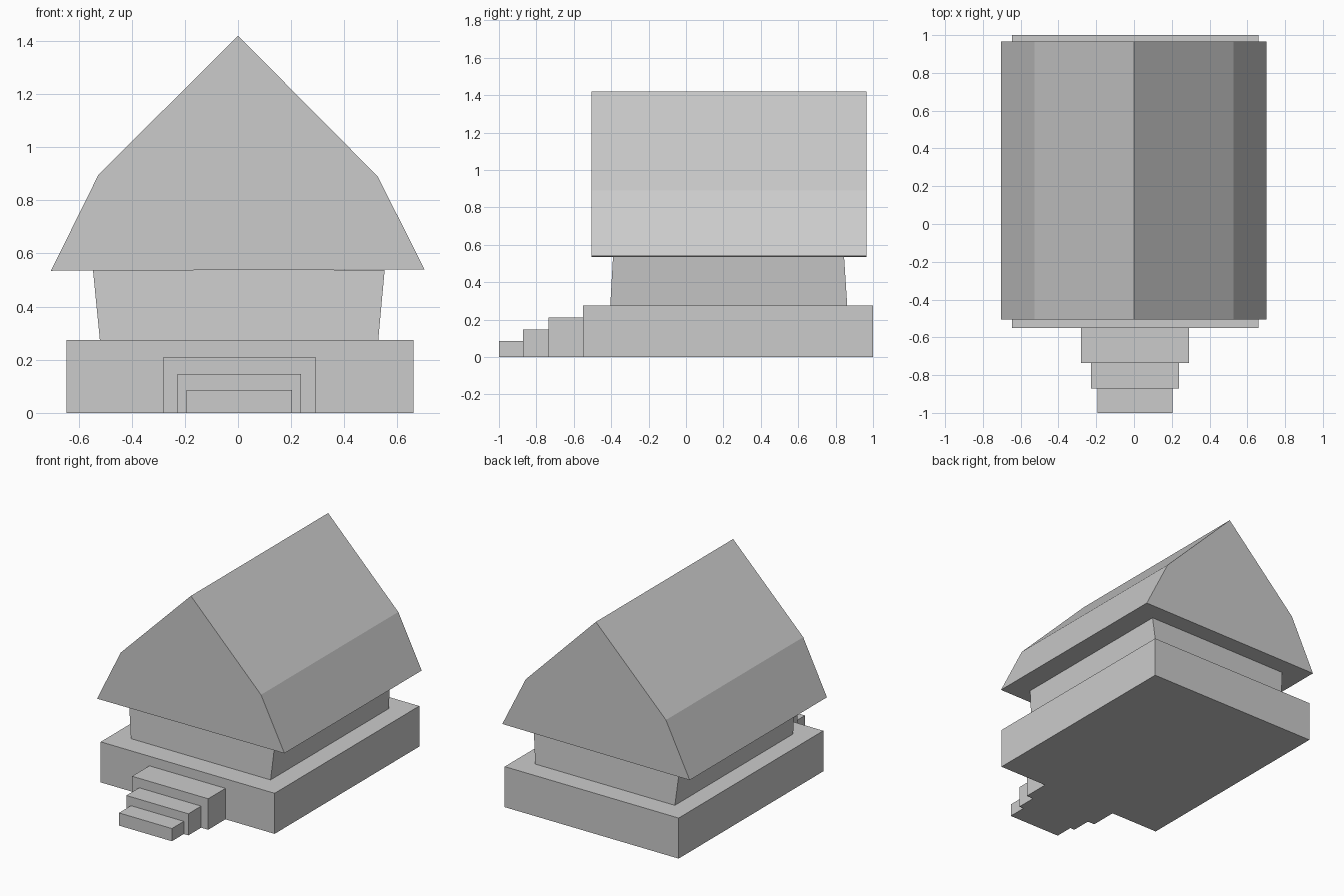
import bpy
import bmesh

default = bpy.data.objects.get("Cube")
if default:
    bpy.data.objects.remove(default, do_unlink=True)

GREY = (0.6, 0.6, 0.6, 1.0)
mat = bpy.data.materials.new("light grey")
mat.use_nodes = True
mat.diffuse_color = GREY
mat.node_tree.nodes["Principled BSDF"].inputs["Base Color"].default_value = GREY


def loft(name, ring_a, ring_b):
    """Closed flat-faced solid between two matching rings of points."""
    bm = bmesh.new()
    a = [bm.verts.new(p) for p in ring_a]
    b = [bm.verts.new(p) for p in ring_b]
    bm.faces.new(a)
    bm.faces.new(b)
    for i in range(len(a)):
        j = (i + 1) % len(a)
        bm.faces.new((a[i], a[j], b[j], b[i]))
    bmesh.ops.recalc_face_normals(bm, faces=bm.faces)
    mesh = bpy.data.meshes.new(name)
    bm.to_mesh(mesh)
    bm.free()
    mesh.materials.append(mat)
    obj = bpy.data.objects.new(name, mesh)
    bpy.context.collection.objects.link(obj)
    return obj


def rectangle(x0, x1, y0, y1, z):
    return [(x0, y0, z), (x1, y0, z), (x1, y1, z), (x0, y1, z)]


def block(name, x0, x1, y0, y1, height):
    return loft(name, rectangle(x0, x1, y0, y1, 0),
                rectangle(x0, x1, y0, y1, height))


# Foundation
block("foundation", -0.645, 0.66, -0.55, 1.0, 0.275)

# Front steps, lowest first
block("lower_step", -0.193, 0.204, -1.0, -0.872, 0.086)
block("middle_step", -0.227, 0.238, -0.872, -0.735, 0.146)
block("upper_step", -0.28, 0.291, -0.735, -0.55, 0.21)

# Walls, flaring sideways and narrowing lengthways toward the roof
loft("walls", rectangle(-0.52, 0.528, -0.405, 0.862, 0.275),
     rectangle(-0.546, 0.552, -0.39, 0.845, 0.538))

# Gambrel roof, gable profile drawn lengthways
gable = [(-0.704, 0.535), (0.702, 0.54), (0.526, 0.89), (0, 1.42), (-0.526, 0.895)]
loft("roof", [(x, -0.505, z) for x, z in gable],
     [(x, 0.966, z) for x, z in gable])
